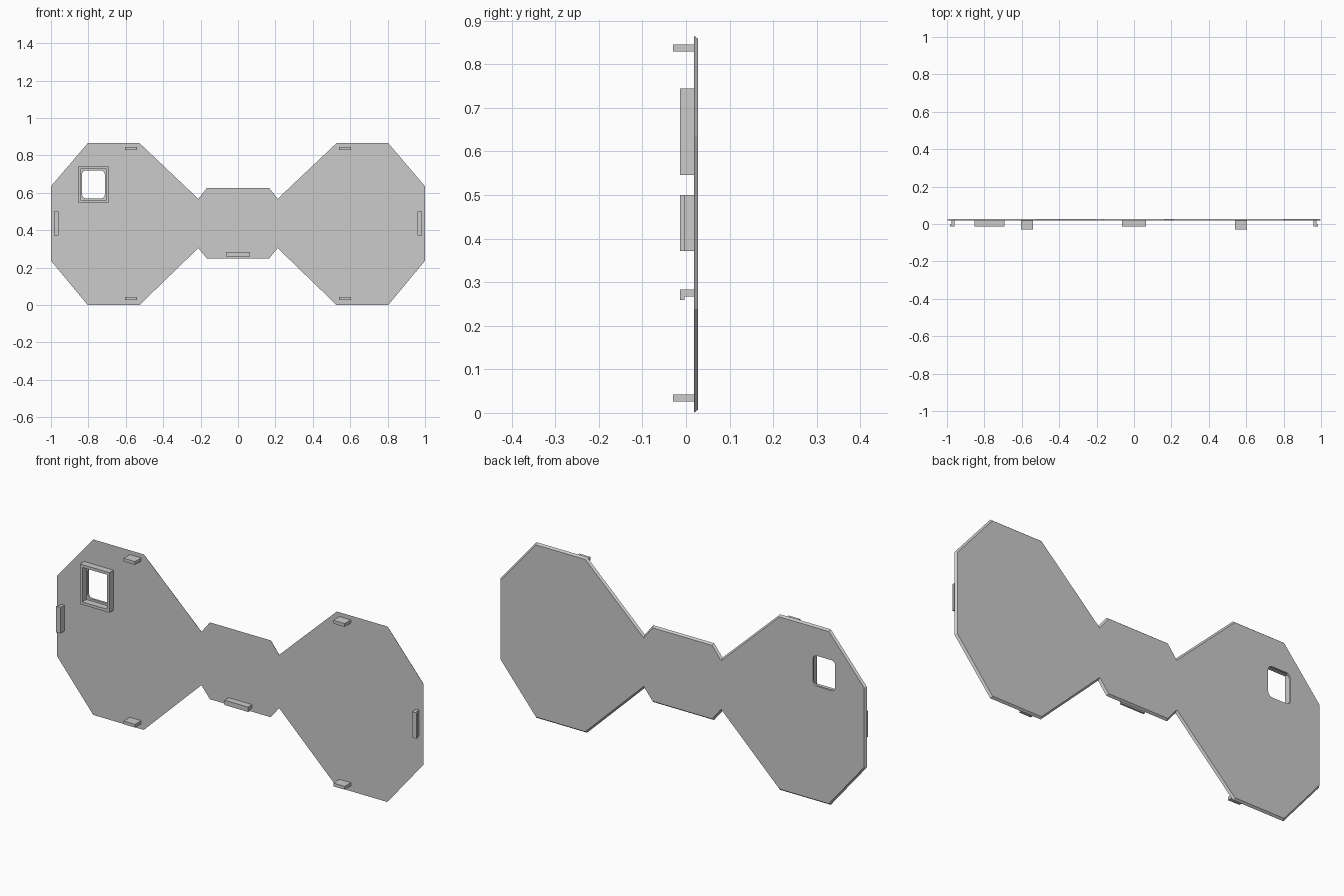
import bpy, bmesh, math
from mathutils import Vector

cube = bpy.data.objects.get("Cube")
if cube:
    bpy.data.objects.remove(cube)

grey = bpy.data.materials.new("plain grey")
grey.use_nodes = True
grey.diffuse_color = (0.6, 0.6, 0.6, 1)
grey.node_tree.nodes["Principled BSDF"].inputs["Base Color"].default_value = (0.6, 0.6, 0.6, 1)

FRONT, BACK = 0.018, 0.028   # plate faces along y
LIP = -0.014                 # front of the frame and hooks


def finish(name, bm):
    bmesh.ops.recalc_face_normals(bm, faces=bm.faces)
    mesh = bpy.data.meshes.new(name)
    bm.to_mesh(mesh)
    bm.free()
    mesh.materials.append(grey)
    obj = bpy.data.objects.new(name, mesh)
    bpy.context.collection.objects.link(obj)
    return obj


def loft(name, front, back, y0, y1):
    """Closed solid between two matching x-z outlines."""
    bm = bmesh.new()
    a = [bm.verts.new((x, y0, z)) for x, z in front]
    b = [bm.verts.new((x, y1, z)) for x, z in back]
    bm.faces.new(a)
    bm.faces.new(b[::-1])
    for i in range(len(a)):
        j = (i + 1) % len(a)
        bm.faces.new((a[i], b[i], b[j], a[j]))
    return finish(name, bm)


def box(name, x0, x1, y0, y1, z0, z1):
    rect = [(x0, z0), (x1, z0), (x1, z1), (x0, z1)]
    return loft(name, rect, rect, y0, y1)


def inset(points, d):
    """Mitred inward offset of a counter-clockwise outline."""
    out = []
    for i, p in enumerate(points):
        p = Vector(p)
        e1 = (p - Vector(points[i - 1])).normalized()
        e2 = (Vector(points[(i + 1) % len(points)]) - p).normalized()
        n1, n2 = Vector((-e1.y, e1.x)), Vector((-e2.y, e2.x))
        out.append(tuple(p + (n1 + n2) * d / (1 + n1.dot(n2))))
    return out


def cut(target, cutter):
    mod = target.modifiers.new("opening", 'BOOLEAN')
    mod.operation = 'DIFFERENCE'
    mod.solver = 'EXACT'
    mod.object = cutter
    bpy.context.view_layer.objects.active = target
    bpy.ops.object.modifier_apply(modifier=mod.name)
    bpy.data.objects.remove(cutter)


# Main plate: mirrored outline with edges sloping in towards the back
half = [(0.166, 0.248), (0.212, 0.305), (0.527, 0), (0.803, 0), (1, 0.237),
        (1, 0.635), (0.803, 0.866), (0.527, 0.866), (0.212, 0.568), (0.166, 0.627)]
outline = half + [(-x, z) for x, z in reversed(half)]
plate = loft("main_plate", outline, inset(outline, 0.008), FRONT, BACK)

# Rounded window opening
cx, cz, hw, hh, r = -0.773, 0.645, 0.061, 0.075, 0.022
opening = []
for k, (sx, sz) in enumerate([(1, 1), (-1, 1), (-1, -1), (1, -1)]):
    for s in range(6):
        t = math.pi / 2 * (k + s / 5)
        opening.append((cx + sx * (hw - r) + r * math.cos(t),
                        cz + sz * (hh - r) + r * math.sin(t)))
cut(plate, loft("window_cutter", opening, opening, -0.1, 0.1))

# Raised rectangular frame around the window
frame = box("window_frame", cx - 0.081, cx + 0.081, LIP, FRONT, cz - 0.099, cz + 0.099)
cut(frame, box("frame_cutter", cx - 0.067, cx + 0.067, -0.1, 0.1, cz - 0.085, cz + 0.085))

# Four straight tabs, and a hooked clip at each outer side
for side, s in (("left", 1), ("right", -1)):
    for level, z in (("upper", 0.837), ("lower", 0.034)):
        box(f"{level}_{side}_tab", s * 0.572 - 0.031, s * 0.572 + 0.031,
            -0.03, FRONT, z - 0.008, z + 0.008)
    xs = sorted((s * 0.96, s * 0.976))
    box(f"{side}_clip_stem", *xs, LIP, FRONT, 0.372, 0.5)
    xs = sorted((s * 0.976, s * 0.984))
    box(f"{side}_clip_hook", *xs, LIP, -0.004, 0.372, 0.5)

# Hooked clip under the middle bridge
box("middle_clip_stem", -0.063, 0.065, LIP, FRONT, 0.267, 0.283)
box("middle_clip_hook", -0.063, 0.065, LIP, -0.004, 0.259, 0.267)
